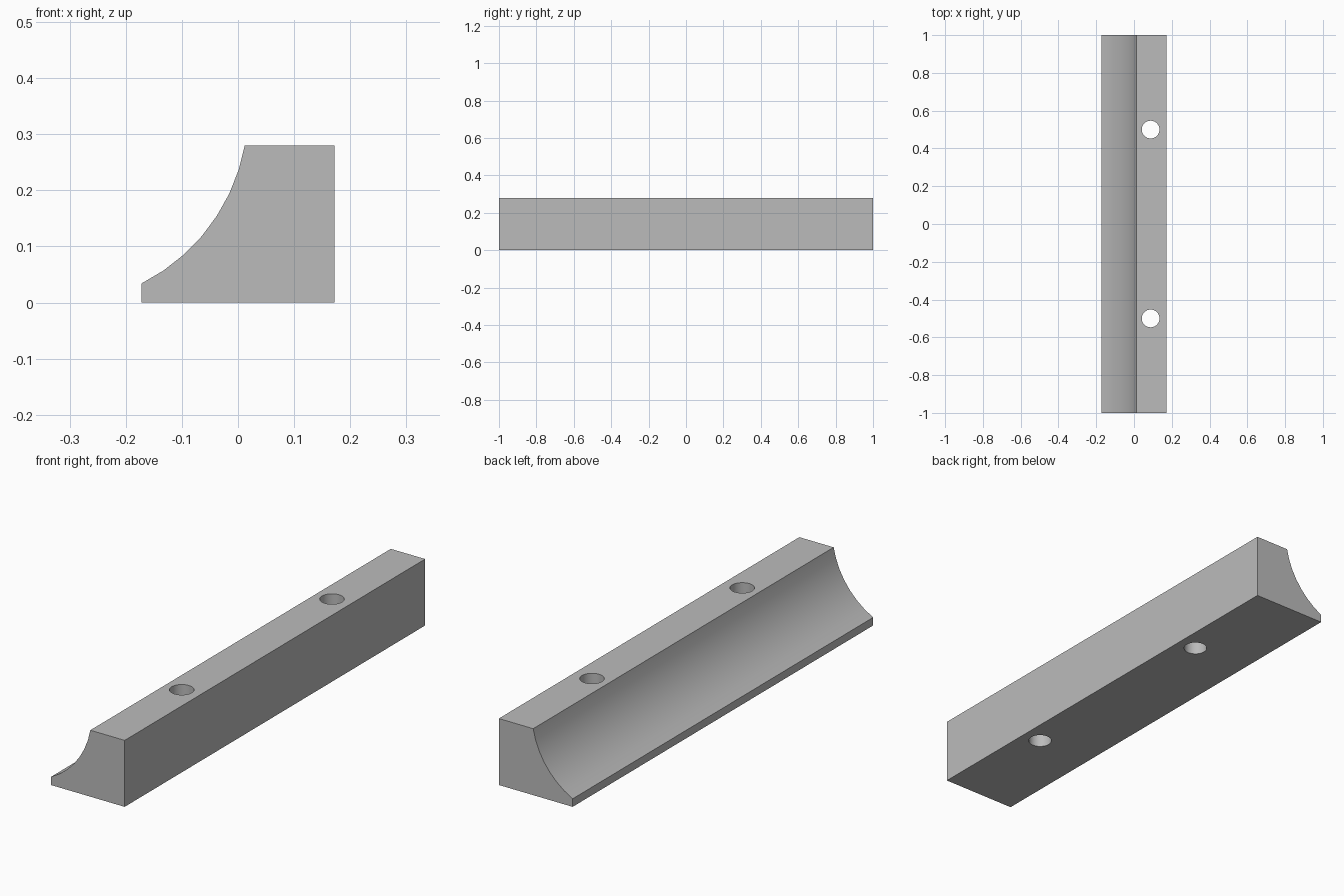
import bpy, bmesh, math
from mathutils import Vector

cube = bpy.data.objects.get("Cube")
if cube:
    bpy.data.objects.remove(cube, do_unlink=True)

# Single plain grey
grey = bpy.data.materials.new("plain_grey")
grey.use_nodes = True
colour = (0.5, 0.5, 0.5, 1)
grey.diffuse_color = colour
grey.node_tree.nodes["Principled BSDF"].inputs["Base Color"].default_value = colour

HALF_X, HALF_Y, HEIGHT = 0.172, 1.0, 0.28
LIP, COVE_TOP_X = 0.034, 0.012
SAGITTA, SEGMENTS = 0.0362, 7
HOLE_X, HOLE_Y, HOLE_RADIUS = 0.088, 0.5, 0.047


def cove_arc(start, end, sagitta, segments):
    """Points of a circular arc that bows to the right of start -> end."""
    chord = end - start
    half = chord.length / 2
    radius = (half * half + sagitta * sagitta) / (2 * sagitta)
    along = chord.normalized()
    left = Vector((-along.y, along.x))
    centre = (start + end) / 2 + left * (radius - sagitta)
    spread = math.asin(half / radius)
    points = []
    for i in range(segments + 1):
        a = spread * (2 * i / segments - 1)
        points.append(centre + radius * (along * math.sin(a) - left * math.cos(a)))
    return points


# Cross-section with a concave cove, extruded along y
profile = [Vector((HALF_X, HEIGHT)), Vector((HALF_X, 0)), Vector((-HALF_X, 0))]
profile += cove_arc(Vector((-HALF_X, LIP)), Vector((COVE_TOP_X, HEIGHT)),
                    SAGITTA, SEGMENTS)
bm = bmesh.new()
face = bm.faces.new([bm.verts.new((p.x, -HALF_Y, p.y)) for p in profile])
extruded = bmesh.ops.extrude_face_region(bm, geom=[face])
new_verts = [g for g in extruded["geom"] if isinstance(g, bmesh.types.BMVert)]
bmesh.ops.translate(bm, verts=new_verts, vec=(0, 2 * HALF_Y, 0))
bmesh.ops.recalc_face_normals(bm, faces=bm.faces)
mesh = bpy.data.meshes.new("cove_rail")
bm.to_mesh(mesh)
bm.free()
rail = bpy.data.objects.new("cove_rail", mesh)
bpy.context.collection.objects.link(rail)
mesh.materials.append(grey)

# Two vertical screw holes
for side, name in ((-1, "front"), (1, "back")):
    bpy.ops.mesh.primitive_cylinder_add(
        vertices=32, radius=HOLE_RADIUS, depth=HEIGHT * 2,
        location=(HOLE_X, side * HOLE_Y, HEIGHT / 2))
    cutter = bpy.context.object
    cutter.name = name + "_hole_cutter"
    cutter.data.materials.append(grey)
    bpy.ops.object.select_all(action="DESELECT")
    rail.select_set(True)
    bpy.context.view_layer.objects.active = rail
    cut = rail.modifiers.new(name + "_hole", "BOOLEAN")
    cut.operation = "DIFFERENCE"
    cut.solver = "EXACT"
    cut.object = cutter
    bpy.ops.object.modifier_apply(modifier=cut.name)
    bpy.data.objects.remove(cutter, do_unlink=True)

# Smooth cove and hole walls, crisp edges elsewhere
bpy.ops.object.shade_smooth_by_angle(angle=math.radians(30))
